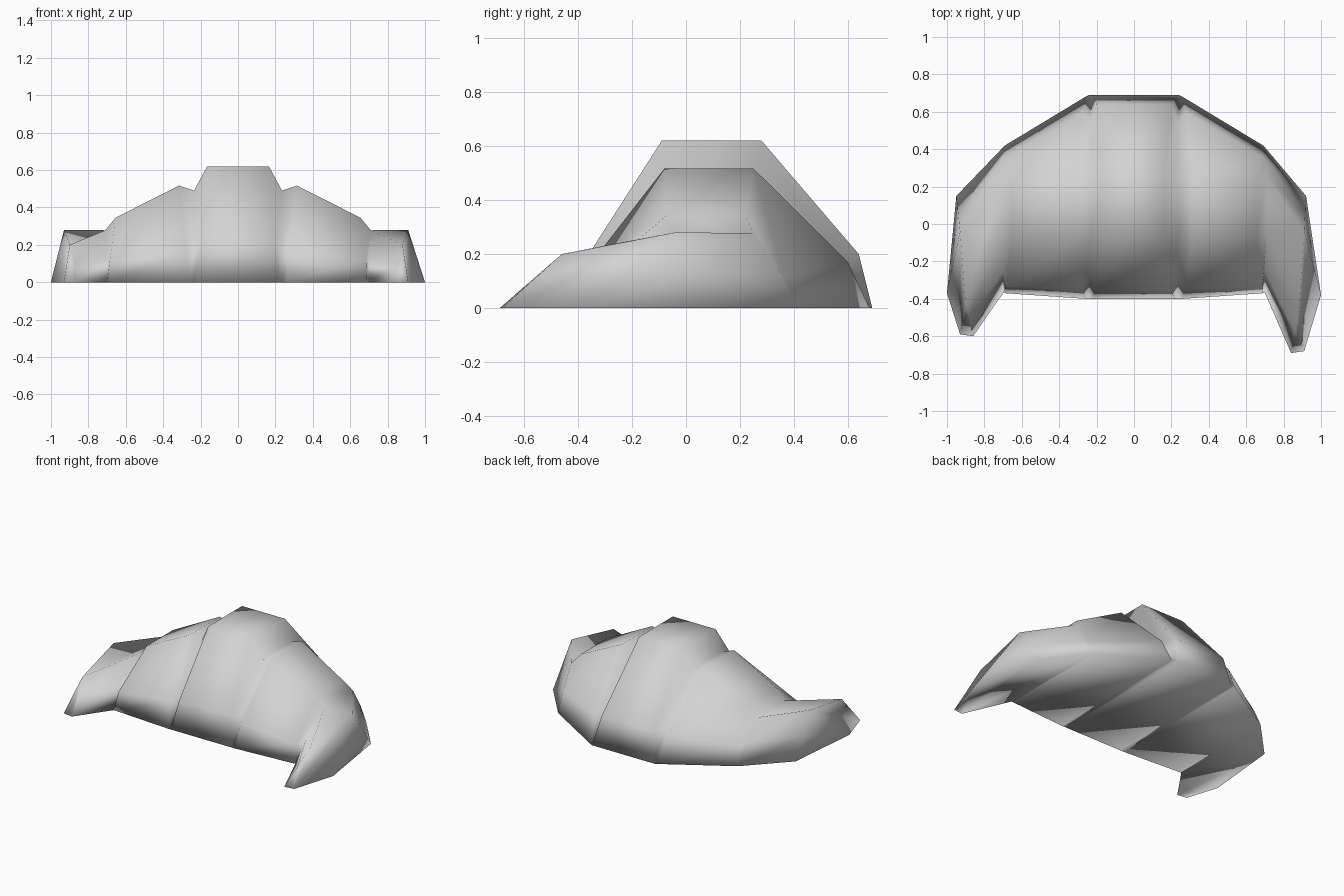
import bpy
import bmesh
from mathutils import Vector

cube = bpy.data.objects.get("Cube")
if cube:
    bpy.data.objects.remove(cube, do_unlink=True)

# One plain crust colour
crust = bpy.data.materials.new("pale_grey_crust")
crust.use_nodes = True
crust_colour = (0.65, 0.65, 0.65, 1.0)
crust.diffuse_color = crust_colour
crust.node_tree.nodes["Principled BSDF"].inputs["Base Color"].default_value = crust_colour


def section(side, widths, depths, shoulder, crown):
    """Six-point slice, front foot over the crown to back foot."""
    foot_x, shoulder_x, crown_x = widths
    xs = (foot_x, shoulder_x, crown_x, crown_x, shoulder_x, foot_x)
    zs = (0, shoulder, crown, crown, shoulder, 0)
    return [Vector((side * x, y, z)) for x, y, z in zip(xs, depths, zs)]


def horn_section(front_foot, front_ridge, back_ridge, back_foot):
    """Slice at the end of a horn, with the shoulders halfway up."""
    a, b, c, d = map(Vector, (front_foot, front_ridge, back_ridge, back_foot))
    return [a, a.lerp(b, 0.5), b, c, c.lerp(d, 0.5), d]


# Slices from the middle roll outward: widths, depths, shoulder and crown heights
half_body = [
    # edge of the middle roll
    ((0.22, 0.2, 0.165), (-0.4, -0.36, -0.09, 0.28, 0.64, 0.69), 0.2, 0.62),
    # crease
    ((0.24, 0.235, 0.235), (-0.4, -0.29, -0.07, 0.25, 0.54, 0.69), 0.19, 0.49),
    # inner and outer edges of the side roll
    ((0.26, 0.275, 0.315), (-0.4, -0.35, -0.08, 0.25, 0.6, 0.68), 0.17, 0.517),
    ((0.69, 0.685, 0.655), (-0.37, -0.335, -0.07, 0.22, 0.36, 0.42), 0.12, 0.345),
    # root of the horn
    ((0.7, 0.7, 0.71), (-0.37, -0.25, -0.06, 0.25, 0.35, 0.41), 0.13, 0.278),
]

# Each horn end: its slice, then its tip and outer corner
left_horn = horn_section((0.84, -0.69, 0), (0.88, -0.46, 0.2),
                         (0.91, -0.04, 0.28), (0.92, 0.15, 0))
left_end = (Vector((0.91, -0.68, 0)), Vector((1, -0.38, 0)))
right_horn = horn_section((-0.86, -0.6, 0), (-0.9, -0.43, 0.2),
                          (-0.93, -0.04, 0.28), (-0.95, 0.15, 0))
right_end = (Vector((-0.93, -0.59, 0)), Vector((-1, -0.37, 0)))

slices = [right_horn]
slices += [section(-1, *data) for data in reversed(half_body)]
slices += [section(1, *data) for data in half_body]
slices.append(left_horn)

# Skin the slices, including the flat base
bm = bmesh.new()
rings = [[bm.verts.new(point) for point in ring] for ring in slices]
for ring, following in zip(rings, rings[1:]):
    for i in range(len(ring)):
        j = (i + 1) % len(ring)
        bm.faces.new((ring[i], ring[j], following[j], following[i]))

# Close both horn ends with their pointed caps
for ring, end in ((rings[0], right_end), (rings[-1], left_end)):
    tip, corner = [bm.verts.new(point) for point in end]
    front_foot, front_mid, front_ridge, back_ridge, back_mid, back_foot = ring
    bm.faces.new((front_foot, front_mid, front_ridge, tip))
    bm.faces.new((tip, front_ridge, back_ridge))
    bm.faces.new((tip, back_ridge, corner))
    bm.faces.new((corner, back_ridge, back_mid, back_foot))
    bm.faces.new((front_foot, tip, corner, back_foot))

bmesh.ops.recalc_face_normals(bm, faces=bm.faces)
for face in bm.faces:
    face.smooth = True

mesh = bpy.data.meshes.new("crescent_pastry")
bm.to_mesh(mesh)
bm.free()
mesh.materials.append(crust)
pastry = bpy.data.objects.new("crescent_pastry", mesh)
bpy.context.scene.collection.objects.link(pastry)
